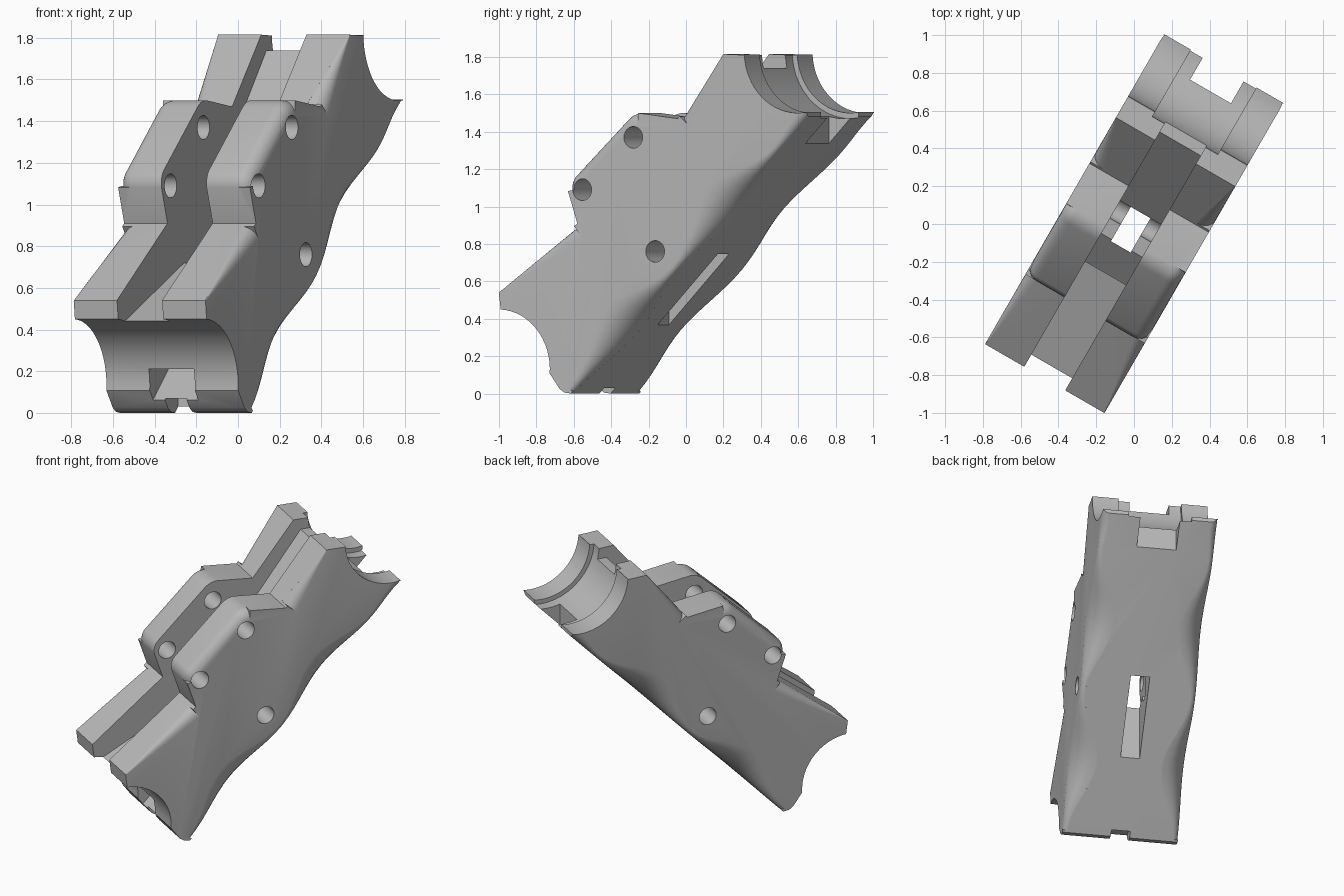
import bpy, bmesh, math
from mathutils import Matrix

cube = bpy.data.objects.get("Cube")
if cube:
    bpy.data.objects.remove(cube, do_unlink=True)

HALF = 0.365   # half width of the body
SLOT = 0.125   # half width of the central channel

grey = bpy.data.materials.new("plain grey")
grey.use_nodes = True
grey.diffuse_color = (0.48, 0.48, 0.48, 1)
grey.node_tree.nodes["Principled BSDF"].inputs["Base Color"].default_value = grey.diffuse_color


def arc(cy, cz, r, start, end, n):
    """Points of an arc in the side plane, angles in degrees."""
    angles = [math.radians(start + (end - start) * i / n) for i in range(n + 1)]
    return [(cy + r * math.cos(a), cz + r * math.sin(a)) for a in angles]


def loft(name, rings):
    """Closed solid through equal rings of points."""
    bm = bmesh.new()
    loops = [[bm.verts.new(p) for p in ring] for ring in rings]
    for a, b in zip(loops, loops[1:]):
        for i in range(len(a)):
            j = (i + 1) % len(a)
            bm.faces.new((a[i], a[j], b[j], b[i]))
    bm.faces.new(loops[0])
    bm.faces.new(loops[-1])
    bmesh.ops.recalc_face_normals(bm, faces=bm.faces)
    mesh = bpy.data.meshes.new(name)
    bm.to_mesh(mesh)
    bm.free()
    obj = bpy.data.objects.new(name, mesh)
    bpy.context.collection.objects.link(obj)
    return obj


def prism(name, profile, half):
    """Side profile extruded across the width."""
    return loft(name, [[(x, y, z) for y, z in profile] for x in (-half, half)])


def box(name, y0, y1, z0, z1, half):
    return prism(name, [(y0, z0), (y1, z0), (y1, z1), (y0, z1)], half)


def cut(cutter):
    cutter.hide_render = True
    mod = body.modifiers.new("cut", 'BOOLEAN')
    mod.operation = 'DIFFERENCE'
    mod.solver = 'EXACT'
    mod.object = cutter
    bpy.context.view_layer.objects.active = body
    bpy.ops.object.modifier_apply(modifier=mod.name)
    bpy.data.objects.remove(cutter, do_unlink=True)


def round_edge(path, sizes, inward):
    """Rounds both outer edges along a path, with a changing radius."""
    for side in (-1, 1):
        rings = []
        for (y, z), c, (ny, nz) in zip(path, sizes, inward):
            m = 0.03
            section = [(m, -m), (m, c)]
            section += [(c * math.cos(a) - c, c - c * math.sin(a))
                        for a in (math.pi / 2 * k / 6 for k in range(7))]
            section += [(-c, -m)]
            rings.append([(side * (HALF + s), y + ny * d, z + nz * d) for s, d in section])
        cut(loft("edge_cutter", rings))


# Body outline with the front and rear cradles
front_arc = arc(-0.95, 0.13, 0.32, 87, -4, 16)
hump = (arc(-0.42, 1.10, 0.10, 190, 142, 5) + arc(-0.09, 1.38, 0.12, 135, 88, 5))
rear_arc = arc(0.90, 1.83, 0.33, 183, 272, 16)
outline = [(-0.945, 0.54)] + front_arc + [(-0.57, 0.025), (-0.54, 0.005), (-0.50, 0.0),
           (-0.475, 0.025), (0.95, 1.48), (0.95, 1.505)]
outline += rear_arc[::-1] + [(0.565, 1.81), (0.44, 1.815), (0.16, 1.47)]
outline += hump[::-1] + [(-0.46, 0.91)]
body = prism("clamp_body", outline, HALF)

# Wavy rounding along the underside
steps = 32
path, sizes = [], []
for i in range(steps + 1):
    t = i / steps
    path.append((-0.49 + 1.45 * t, 0.01 + 1.48 * t))
    sizes.append(0.03 + 0.13 * math.sin(2.3 * math.pi * t) ** 2 * (1 - 0.9 * max(0, t - 0.87) / 0.13))
round_edge(path, sizes, [(-0.714, 0.7)] * len(path))

# Rounded hump edges and tapering edges of the slopes before and behind it
normals = [(math.cos(math.radians(a)), math.sin(math.radians(a)))
           for a in (10, 0, -9, -19, -28, -38, -45, -54, -64, -73, -83, -92)]
round_edge(hump, [0.07] * len(hump), normals)
round_edge([(-0.95, 0.537), (-0.48, 0.895)], [0.003, 0.07], [(0.607, -0.795)] * 2)
round_edge([(0.17, 1.482), (0.44, 1.815)], [0.08, 0.003], [(0.776, -0.63)] * 2)

# Central channel with its stepped floor
cut(prism("channel_cutter", [(-1.2, 0.28), (-0.85, 0.45), (-0.30, 0.72), (-0.30, 0.55),
    (-0.13, 0.74), (0.07, 0.78), (0.07, 1.20), (0.49, 1.74), (0.75, 1.74),
    (0.75, 2.2), (-1.2, 2.2)], SLOT))

# Narrow slot through the underside
cut(box("slot_cutter", -0.14, 0.23, 0.1, 0.98, 0.06))

# Deeper middle of the rear cradle, and the rear notch
cut(prism("cradle_cutter", arc(0.90, 1.83, 0.36, 0, 352, 44), 0.2))
cut(box("rear_notch_cutter", 0.81, 1.2, 1.0, 1.7, SLOT))

# Front notch with a sloping floor, and the small gap in the bottom edge
cut(prism("front_notch_cutter", [(-0.75, -0.09), (-0.45, 0.21), (-0.75, 0.21)], SLOT))
cut(box("bottom_gap_cutter", -0.7, -0.47, -0.1, 0.07, 0.06))

# Cross holes
for y, z in ((-0.115, 1.37), (-0.43, 1.09), (0.02, 0.76)):
    cut(prism("hole_cutter", arc(y, z, 0.058, 0, 345, 23), 0.5))

# Finish: colour, soft shading, and turn into place
body.data.materials.clear()
body.data.materials.append(grey)
for face in body.data.polygons:
    face.material_index = 0
body.data.transform(Matrix.Rotation(math.radians(-30), 4, 'Z'))
bpy.ops.object.select_all(action='DESELECT')
body.select_set(True)
bpy.context.view_layer.objects.active = body
bpy.ops.object.shade_smooth_by_angle(angle=math.radians(28))
